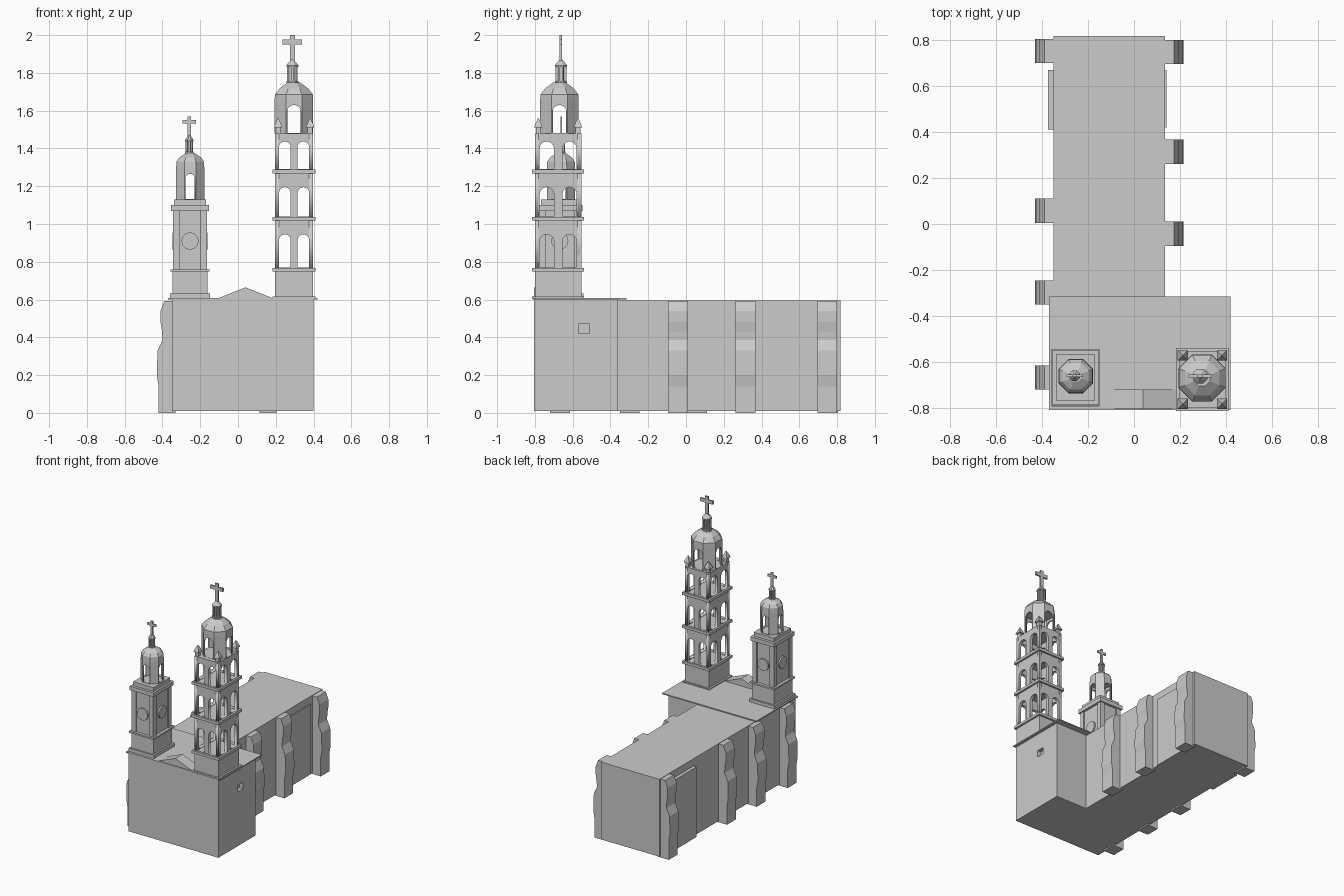
import bpy, bmesh
from math import pi, sin, cos, tan
from mathutils import Matrix, Vector

if "Cube" in bpy.data.objects:
    bpy.data.objects.remove(bpy.data.objects["Cube"])

stone = bpy.data.materials.new("plain_grey_stone")
stone.use_nodes = True
GREY = (0.6, 0.6, 0.6, 1)
stone.diffuse_color = GREY
stone.node_tree.nodes["Principled BSDF"].inputs["Base Color"].default_value = GREY


def add(name, mesh):
    mesh.materials.clear()
    mesh.materials.append(stone)
    ob = bpy.data.objects.new(name, mesh)
    bpy.context.collection.objects.link(ob)
    return ob


def from_bm(name, bm):
    bmesh.ops.recalc_face_normals(bm, faces=bm.faces)
    mesh = bpy.data.meshes.new(name)
    bm.to_mesh(mesh)
    bm.free()
    return add(name, mesh)


def box(name, x0, x1, y0, y1, z0, z1):
    bm = bmesh.new()
    m = Matrix.Translation(((x0 + x1) / 2, (y0 + y1) / 2, (z0 + z1) / 2))
    bmesh.ops.create_cube(bm, size=1, matrix=m @ Matrix.Diagonal((x1 - x0, y1 - y0, z1 - z0, 1)))
    return from_bm(name, bm)


def slab(name, c, hx, hy, z0, z1):
    return box(name, c[0] - hx, c[0] + hx, c[1] - hy, c[1] + hy, z0, z1)


def prism(name, profile, y0, y1):
    """Extrude an (x, z) outline along y."""
    bm = bmesh.new()
    face = bm.faces.new([bm.verts.new((x, y0, z)) for x, z in profile])
    ext = bmesh.ops.extrude_face_region(bm, geom=[face])["geom"]
    bmesh.ops.translate(bm, vec=(0, y1 - y0, 0), verts=[v for v in ext if isinstance(v, bmesh.types.BMVert)])
    return from_bm(name, bm)


def lathe(name, c, profile, sides=8):
    """Stack of regular rings given as (apothem, z), flat side to the front."""
    bm = bmesh.new()
    rings = []
    for r, z in profile:
        k = r / cos(pi / sides)
        angles = [2 * pi * (i + 0.5) / sides for i in range(sides)]
        rings.append([bm.verts.new((c[0] + k * cos(a), c[1] + k * sin(a), z)) for a in angles])
    for a, b in zip(rings, rings[1:]):
        for i in range(sides):
            j = (i + 1) % sides
            bm.faces.new((a[i], a[j], b[j], b[i]))
    bm.faces.new(rings[0])
    bm.faces.new(rings[-1])
    return from_bm(name, bm)


def arch(x, w, z0, top, steps=10):
    r = w / 2
    arc = [(x + r * cos(pi * i / steps), top - r + r * sin(pi * i / steps)) for i in range(steps + 1)]
    return [(x + r, z0)] + arc + [(x - r, z0)]


def wall(name, c, angle, dist, half, z0, z1, arches, thick=0.014):
    """Wall panel with arched openings, its outer face at dist from c."""
    cu = bpy.data.curves.new(name, "CURVE")
    cu.dimensions, cu.fill_mode, cu.extrude = "2D", "BOTH", thick / 2
    for loop in [[(-half, z0), (half, z0), (half, z1), (-half, z1)]] + arches:
        sp = cu.splines.new("POLY")
        sp.points.add(len(loop) - 1)
        for p, (x, z) in zip(sp.points, loop):
            p.co = (x, z, 0, 1)
        sp.use_cyclic_u = True
    tmp = bpy.data.objects.new(name, cu)
    mesh = bpy.data.meshes.new_from_object(tmp)
    bpy.data.objects.remove(tmp)
    mesh.transform(Matrix.Translation((c[0], c[1], 0)) @ Matrix.Rotation(angle, 4, "Z")
                   @ Matrix.Translation((0, thick / 2 - dist, 0)) @ Matrix.Rotation(pi / 2, 4, "X"))
    return add(name, mesh)


def belfry(name, c, r, z0, z1, arch_w, arch_top):
    """Octagonal belfry with openings on its four main sides."""
    half = r * tan(pi / 8)
    for i in range(8):
        holes = [arch(0, arch_w, z0 + 0.003, arch_top)] if i % 2 == 0 else []
        wall(name + "_belfry_wall", c, i * pi / 4, r, half, z0, z1, holes, 0.01)


def lantern(name, c, r, z0, z1, tip):
    lathe(name + "_lantern_base", c, [(r * 1.15, z0 - 0.005), (r * 1.15, z0 + 0.008)])
    lathe(name + "_lantern_core", c, [(r * 0.55, z0), (r * 0.55, z1)])
    for i in range(8):
        a = pi * (i + 0.5) / 4
        p = (c[0] + r * 0.9 * cos(a), c[1] + r * 0.9 * sin(a))
        lathe(name + "_lantern_post", p, [(r * 0.17, z0), (r * 0.17, z1)], 4)
    lathe(name + "_lantern_cap", c, [(r * 1.15, z1 - 0.008), (r * 1.15, z1), (r * 0.7, (z1 + tip) / 2), (r * 0.25, tip)])


def cross(name, c, z0, z1, arm, w):
    slab(name + "_cross_post", c, w, w * 0.5, z0, z1)
    mid = z1 - 0.27 * (z1 - z0)
    slab(name + "_cross_arm", c, arm, w * 0.5, mid - w, mid + w)


# Church body with a small side window
front = box("front_block", -0.35, 0.4, -0.805, -0.36, 0.01, 0.602)
cutter = box("window_cutter", 0.37, 0.45, -0.57, -0.51, 0.42, 0.47)
cutter.hide_render = True
mod = front.modifiers.new("window", "BOOLEAN")
mod.object, mod.operation = cutter, "DIFFERENCE"
bpy.context.view_layer.objects.active = front
bpy.ops.object.modifier_apply(modifier=mod.name)
bpy.data.objects.remove(cutter)
box("nave", -0.35, 0.135, -0.4, 0.818, 0.01, 0.595)
box("front_roof_slab", -0.37, 0.42, -0.81, -0.315, 0.6, 0.608)
prism("front_gable", [(-0.11, 0.605), (0.19, 0.605), (0.04, 0.665)], -0.805, -0.72)
box("left_side_panel", -0.375, -0.34, 0.41, 0.67, 0.01, 0.54)
box("right_side_panel", 0.13, 0.141, 0.42, 0.67, 0.01, 0.54)

# Wavy buttresses on both sides
WAVE = [(-0.02, 0), (0.07, 0), (0.07, 0.14), (0.08, 0.2), (0.076, 0.33), (0.05, 0.385),
        (0.052, 0.43), (0.06, 0.48), (0.06, 0.54), (0.04, 0.592), (-0.02, 0.592)]
for y in (-0.72, -0.35, 0.005, 0.7):
    prism("west_buttress", [(-0.35 - d, z) for d, z in WAVE], y, y + 0.105)
for y in (-0.095, 0.262, 0.695):
    prism("east_buttress", [(0.135 + d, z) for d, z in WAVE], y, y + 0.105)

# Tall tower: solid base, three open arcaded storeys
T = (0.297, -0.677)
HX, HY = 0.1, 0.123
slab("tall_tower_foot", T, 0.114, 0.137, 0.603, 0.615)
slab("tall_tower_base", T, HX, HY, 0.608, 0.752)
for z0, z1, top in ((0.76, 1.022, 0.945), (1.03, 1.275, 1.195), (1.28, 1.478, 1.437)):
    slab("tall_tower_cornice", T, 0.114, 0.137, z0 - 0.012, z0 + 0.008)
    for side in range(4):
        dist, half = (HY, HX) if side % 2 == 0 else (HX, HY)
        off, w = half * 0.49, half * 0.62
        holes = [arch(s * off, w, z0 + 0.01, top) for s in (-1, 1)]
        wall("tall_tower_arcade", T, side * pi / 2, dist, half, z0, z1, holes, 0.02)
slab("tall_tower_top", T, HX, HY, 1.47, 1.48)
for sx in (-1, 1):
    for sy in (-1, 1):
        p = (T[0] + sx * 0.085, T[1] + sy * 0.105)
        lathe("pinnacle", p, [(0.013, 1.478), (0.013, 1.51), (0.022, 1.51), (0.018, 1.525), (0.002, 1.56)], 4)

# Tall tower belfry, dome, lantern and cross
D = (0.296, -0.67)
belfry("tall_tower", D, 0.102, 1.478, 1.65, 0.074, 1.63)
lathe("tall_tower_dome", D, [(0.102, 1.648), (0.101, 1.685), (0.075, 1.718), (0.035, 1.748)])
L = (0.288, -0.662)
lantern("tall_tower", L, 0.028, 1.748, 1.84, 1.87)
cross("tall_tower", L, 1.865, 2.0, 0.052, 0.013)

# Short tower: stepped base, panelled shaft with round medallions
S = (-0.254, -0.668)
slab("short_tower_foot", S, 0.105, 0.125, 0.608, 0.632)
slab("short_tower_base", S, 0.092, 0.112, 0.63, 0.75)
slab("short_tower_cornice", S, 0.104, 0.124, 0.748, 0.76)
slab("short_tower_shaft", S, 0.082, 0.102, 0.76, 1.07)
for sx in (-1, 1):
    for sy in (-1, 1):
        slab("short_tower_pilaster", (S[0] + sx * 0.072, S[1] + sy * 0.092), 0.018, 0.018, 0.76, 1.07)
for side in range(4):
    bm = bmesh.new()
    d = 0.102 if side % 2 == 0 else 0.082
    m = (Matrix.Translation((S[0], S[1], 0.91)) @ Matrix.Rotation(side * pi / 2, 4, "Z")
         @ Matrix.Translation((0, -d, 0)) @ Matrix.Rotation(pi / 2, 4, "X"))
    bmesh.ops.create_cone(bm, cap_ends=True, segments=24, radius1=0.045, radius2=0.045, depth=0.022, matrix=m)
    from_bm("medallion", bm)
slab("short_tower_crown", S, 0.1, 0.12, 1.07, 1.1)
slab("short_tower_step", S, 0.085, 0.1, 1.1, 1.13)

# Short tower belfry, dome, lantern and cross
B = (-0.253, -0.662)
belfry("short_tower", B, 0.075, 1.13, 1.29, 0.054, 1.265)
lathe("short_tower_dome", B, [(0.075, 1.288), (0.073, 1.33), (0.058, 1.352), (0.024, 1.375)])
C = (-0.258, -0.66)
lantern("short_tower", C, 0.02, 1.375, 1.445, 1.47)
cross("short_tower", C, 1.465, 1.57, 0.036, 0.009)
